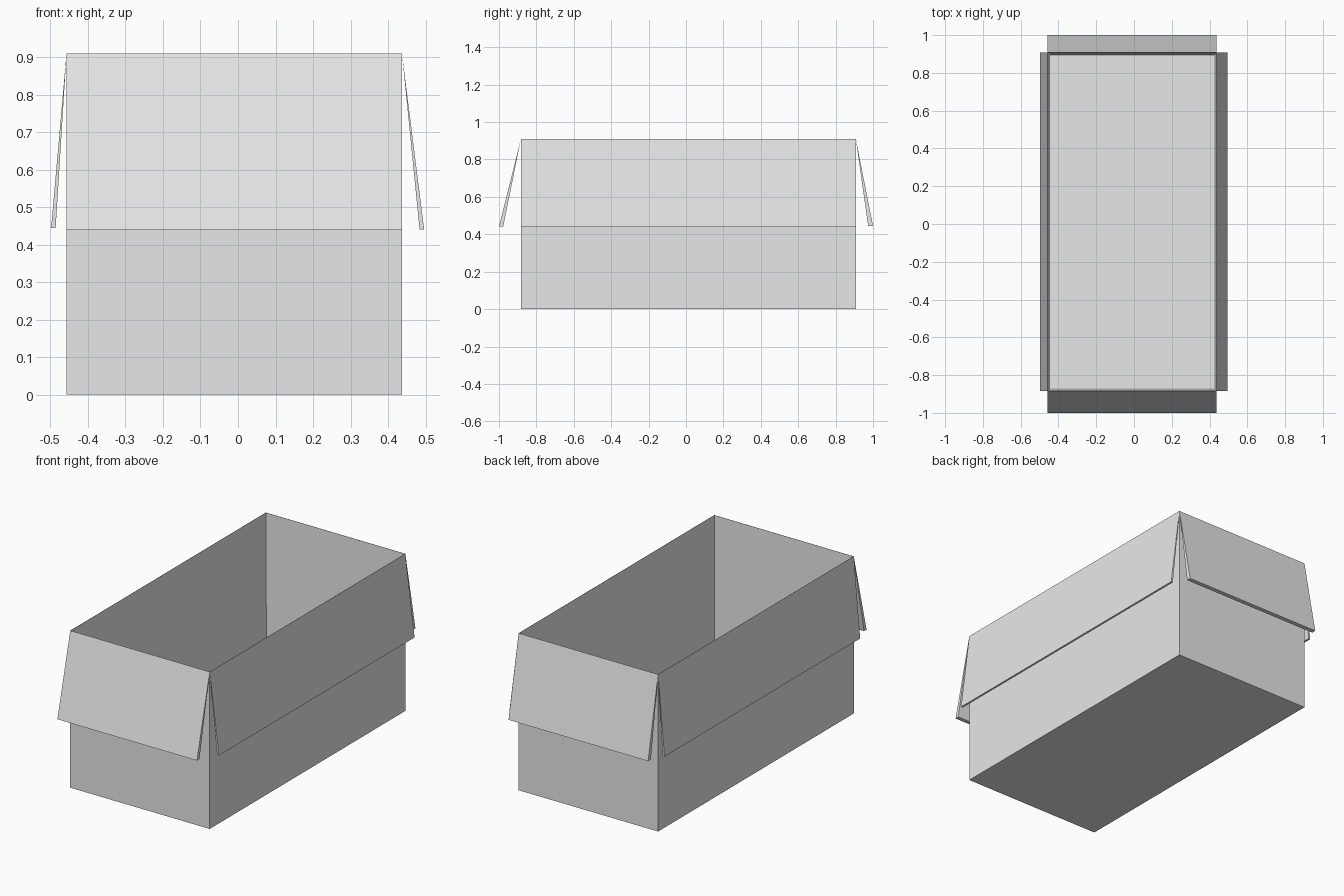
import bpy, bmesh

cube = bpy.data.objects.get("Cube")
if cube:
    bpy.data.objects.remove(cube, do_unlink=True)

# Outer extents of the box body
X0, X1, Y0, Y1, TOP = -0.457, 0.437, -0.883, 0.908, 0.91
WALL = 0.012

card = bpy.data.materials.new("plain_grey")
card.use_nodes = True
card.diffuse_color = (0.8, 0.8, 0.8, 1)
card.node_tree.nodes["Principled BSDF"].inputs["Base Color"].default_value = card.diffuse_color


def finish(name, bm):
    bmesh.ops.recalc_face_normals(bm, faces=bm.faces)
    mesh = bpy.data.meshes.new(name)
    bm.to_mesh(mesh)
    bm.free()
    mesh.materials.append(card)
    obj = bpy.data.objects.new(name, mesh)
    bpy.context.collection.objects.link(obj)


def ring(bm, z, inset):
    a, b, c, d = X0 + inset, X1 - inset, Y0 + inset, Y1 - inset
    return [bm.verts.new((x, y, z)) for x, y in ((a, c), (b, c), (b, d), (a, d))]


# Open box: outer shell, thin rim and walls thickening towards the floor
bm = bmesh.new()
rings = [ring(bm, 0, 0), ring(bm, TOP, 0), ring(bm, TOP, 0.001), ring(bm, WALL, WALL)]
bm.faces.new(rings[0])
bm.faces.new(rings[-1])
for low, high in zip(rings, rings[1:]):
    for i in range(4):
        j = (i + 1) % 4
        bm.faces.new((low[i], low[j], high[j], high[i]))
finish("box_body", bm)


def flap(name, axis, hinge, inner, outer, bottom, start, end):
    """Wedge hanging from the rim, swung outwards along the given axis."""
    profile = [(hinge, TOP), (outer, bottom), (inner, bottom)]
    bm = bmesh.new()
    ends = []
    for along in (start, end):
        ends.append([bm.verts.new((p, along, z) if axis == "x" else (along, p, z))
                     for p, z in profile])
    for cap in ends:
        bm.faces.new(cap)
    for i in range(3):
        j = (i + 1) % 3
        bm.faces.new((ends[0][i], ends[0][j], ends[1][j], ends[1][i]))
    finish(name, bm)


# Four folded-out flaps
flap("front_flap", "y", Y0, -0.977, -1.0, 0.441, X0, X1)
flap("back_flap", "y", Y1, 0.974, 1.0, 0.443, X0, X1)
flap("right_flap", "x", X0, -0.486, -0.498, 0.445, Y0, Y1)
flap("left_flap", "x", X1, 0.484, 0.496, 0.441, Y0, Y1)
